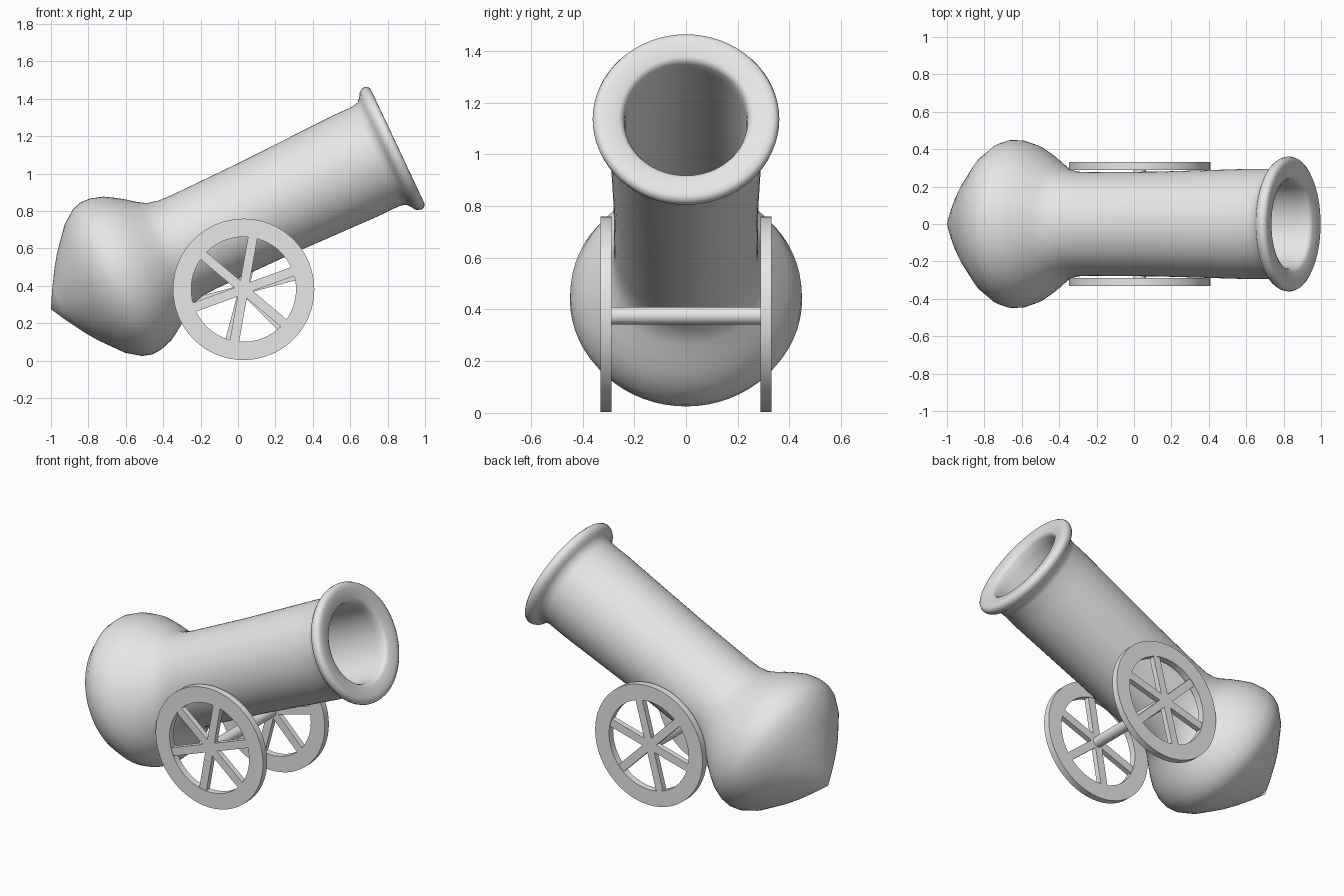
import bpy, bmesh, math
from mathutils import Matrix, Vector

if "Cube" in bpy.data.objects:
    bpy.data.objects.remove(bpy.data.objects["Cube"])

grey = bpy.data.materials.new("plain grey")
grey.diffuse_color = (0.8, 0.8, 0.8, 1)
grey.use_nodes = True
grey.node_tree.nodes["Principled BSDF"].inputs["Base Color"].default_value = grey.diffuse_color


def make(name, bm, angle=35):
    bmesh.ops.recalc_face_normals(bm, faces=bm.faces)
    me = bpy.data.meshes.new(name)
    bm.to_mesh(me)
    bm.free()
    me.materials.append(grey)
    ob = bpy.data.objects.new(name, me)
    bpy.context.collection.objects.link(ob)
    bpy.ops.object.select_all(action='DESELECT')
    ob.select_set(True)
    bpy.context.view_layer.objects.active = ob
    bpy.ops.object.shade_smooth_by_angle(angle=math.radians(angle))
    return ob


def lathe(profile, matrix, closed=False, steps=64):
    """Spin (radius, height) points about local z, then place with matrix."""
    bm = bmesh.new()
    vs = [bm.verts.new((r, 0, h)) for r, h in profile]
    edges = [bm.edges.new(p) for p in zip(vs, vs[1:])]
    if closed:
        edges.append(bm.edges.new((vs[-1], vs[0])))
    bmesh.ops.spin(bm, geom=vs + edges, axis=(0, 0, 1), cent=(0, 0, 0),
                   angle=math.tau, steps=steps)
    bmesh.ops.remove_doubles(bm, verts=bm.verts, dist=0.0005)
    bm.transform(matrix)
    return bm


# Barrel: bulbous pointed breech, slim tube, flared rounded lip and deep bore
barrel_profile = [
    (0, 0), (0.10, 0.055), (0.19, 0.11), (0.255, 0.155), (0.315, 0.205),
    (0.38, 0.26), (0.434, 0.335), (0.449, 0.385), (0.447, 0.44),
    (0.425, 0.51), (0.395, 0.56), (0.36, 0.612), (0.323, 0.66),
    (0.295, 0.705), (0.28, 0.77), (0.277, 0.85), (0.28, 1.24), (0.295, 1.8),
    (0.294, 1.92), (0.302, 1.955), (0.325, 1.975), (0.347, 1.988),
    (0.358, 2.005), (0.361, 2.022), (0.355, 2.038), (0.342, 2.047),
    (0.32, 2.048), (0.26, 2.04), (0.246, 2.032), (0.239, 2.015),
    (0.235, 1.97), (0.235, 0.75), (0, 0.75)]
tilt = Matrix.Translation((-1, 0, 0.275)) @ Matrix.Rotation(math.radians(64.8), 4, 'Y')
make("barrel", lathe(barrel_profile, tilt), 50)

# Wheels: flat ring rims with six bar spokes each
CX, CZ = 0.03, 0.381
for side, name, phase in ((-1, "front_wheel", 80), (1, "back_wheel", 75)):
    place = (Matrix.Translation((CX, side * 0.31, CZ))
             @ Matrix.Rotation(math.radians(90), 4, 'X'))
    rim = [(0.28, -0.021), (0.378, -0.021), (0.378, 0.021), (0.28, 0.021)]
    make(name + "_rim", lathe(rim, place, closed=True))
    bm = bmesh.new()
    for k in range(6):
        turn = Matrix.Rotation(math.radians(phase + 60 * k), 4, 'Z')
        bmesh.ops.create_cube(bm, size=1, matrix=place @ turn
                              @ Matrix.Translation((0.145, 0, 0))
                              @ Matrix.Diagonal((0.29, 0.05, 0.034, 1)))
    make(name + "_spokes", bm)

# Axle joining the two wheels
bm = bmesh.new()
bmesh.ops.create_cone(bm, cap_ends=True, segments=32, radius1=0.034, radius2=0.034,
                      depth=0.62, matrix=Matrix.Translation((CX, 0, 0.376))
                      @ Matrix.Rotation(math.radians(90), 4, 'X'))
make("axle", bm)
